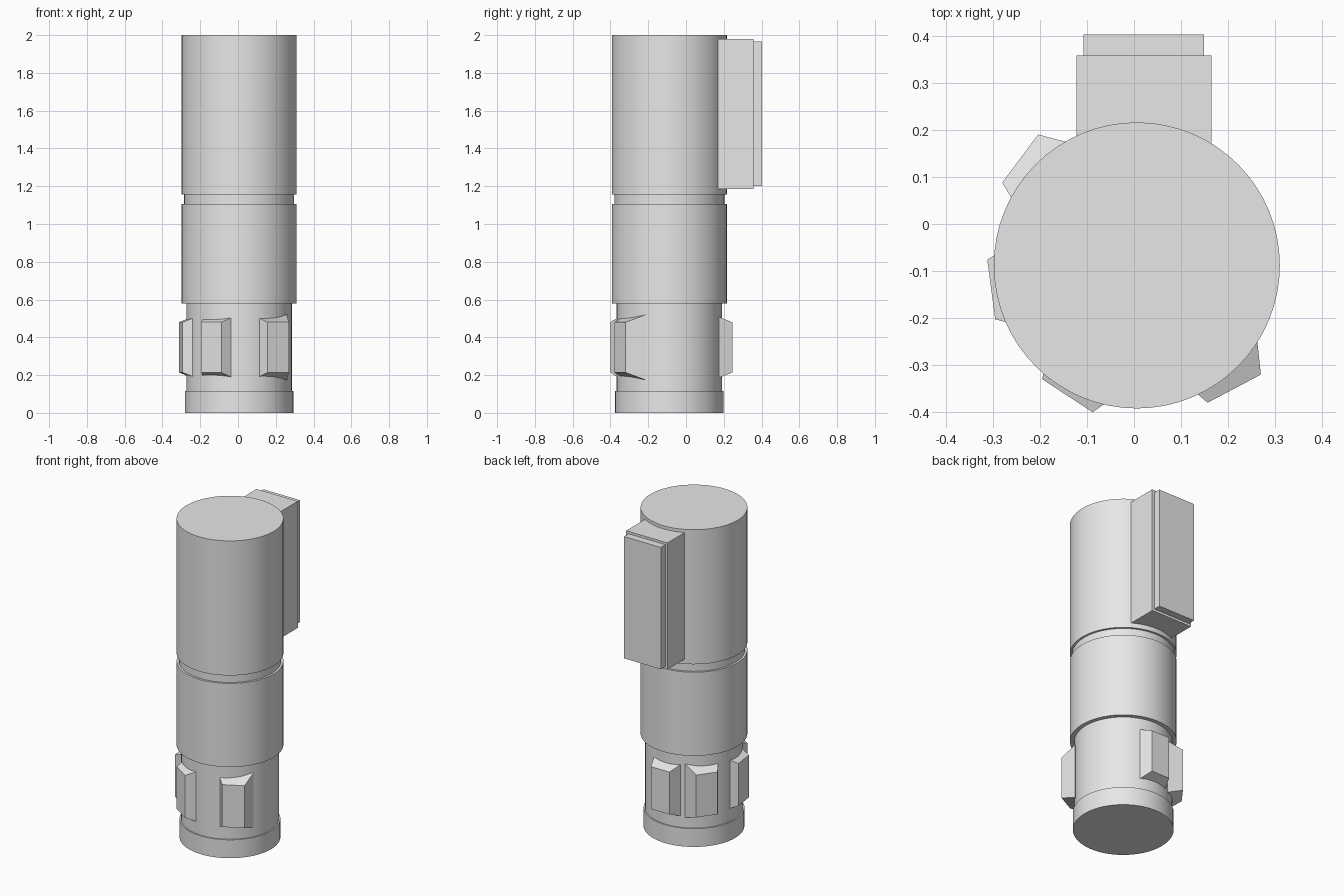
import bpy
import bmesh
import math
from mathutils import Matrix, Vector

if "Cube" in bpy.data.objects:
    bpy.data.objects.remove(bpy.data.objects["Cube"])

GREY = (0.8, 0.8, 0.8, 1.0)
grey = bpy.data.materials.new("plain_grey")
grey.use_nodes = True
grey.diffuse_color = GREY
grey.node_tree.nodes["Principled BSDF"].inputs["Base Color"].default_value = GREY

AXIS = Vector((0.006, -0.088, 0))


def finish(bm, name):
    bmesh.ops.recalc_face_normals(bm, faces=bm.faces)
    mesh = bpy.data.meshes.new(name)
    bm.to_mesh(mesh)
    bm.free()
    mesh.materials.append(grey)
    obj = bpy.data.objects.new(name, mesh)
    bpy.context.collection.objects.link(obj)
    return obj


def box(name, low, high):
    low, high = Vector(low), Vector(high)
    bm = bmesh.new()
    bmesh.ops.create_cube(bm, size=1)
    bmesh.ops.scale(bm, vec=high - low, verts=bm.verts)
    bmesh.ops.translate(bm, vec=(low + high) / 2, verts=bm.verts)
    return finish(bm, name)


def pad(name, x, y, angle, width=0.128, z0=0.214, z1=0.48, depth=0.1, flare=0.04):
    """Block whose outer face is centred at x, y and which widens inwards."""
    bm = bmesh.new()
    bmesh.ops.create_cube(bm, size=1)
    for v in bm.verts:
        grow = flare if v.co.x < 0 else 0
        v.co = Vector((-depth if v.co.x < 0 else 0,
                       v.co.y * (width + 2 * grow),
                       v.co.z * (z1 - z0 + 2 * grow)))
    place = Matrix.Translation((x, y, (z0 + z1) / 2))
    bm.transform(place @ Matrix.Rotation(math.radians(angle), 4, 'Z'))
    return finish(bm, name)


# Stepped round body with a groove, turned from a half profile
profile = [(0, 0), (0.287, 0), (0.287, 0.115), (0.279, 0.115), (0.279, 0.58),
           (0.304, 0.58), (0.304, 1.105), (0.291, 1.105), (0.291, 1.155),
           (0.304, 1.155), (0.304, 2), (0, 2)]
bm = bmesh.new()
verts = [bm.verts.new(AXIS + Vector((r, 0, z))) for r, z in profile]
edges = [bm.edges.new(pair) for pair in zip(verts, verts[1:])]
bmesh.ops.spin(bm, geom=verts + edges, cent=AXIS, axis=(0, 0, 1),
               angle=math.tau, steps=64)
bmesh.ops.remove_doubles(bm, verts=bm.verts, dist=0.0005)
body = finish(bm, "round_body")
bpy.ops.object.select_all(action='DESELECT')
body.select_set(True)
bpy.context.view_layer.objects.active = body
bpy.ops.object.shade_smooth_by_angle(angle=math.radians(30))

# Housing on the back with its thinner cover
box("back_housing", (-0.122, 0.05, 1.185), (0.165, 0.358, 1.98))
box("housing_cover", (-0.107, 0.35, 1.2), (0.149, 0.403, 1.965))

# Grip pads around the lower section
pad("grip_pad_back", 0.008, 0.245, 90)
pad("grip_pad_back_right", -0.242, 0.139, 143.3)
pad("grip_pad_right", -0.3035, -0.139, 187.6)
pad("grip_pad_front_right", -0.1415, -0.365, 236.8)
pad("grip_pad_front_left", 0.213, -0.35, 297.8)
